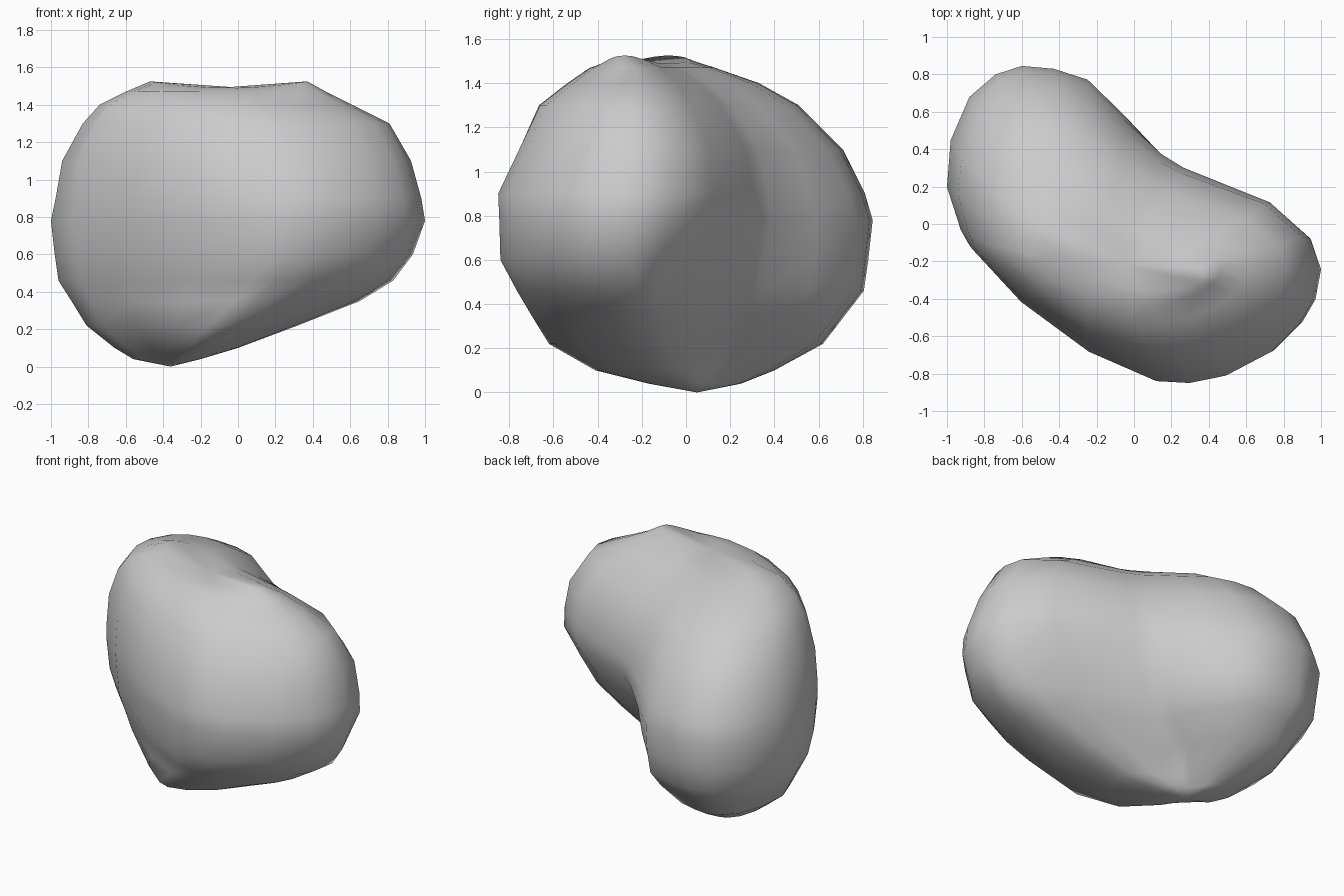
import bpy, bmesh

# Bean-shaped outline seen from above
OUTLINE = [(-0.93, -0.03), (-0.89, -0.11), (-0.62, -0.40), (-0.25, -0.67), (0.12, -0.83), (0.30, -0.84),
           (0.50, -0.80), (0.75, -0.67), (0.90, -0.52), (0.97, -0.40), (1.00, -0.24),
           (0.95, -0.07), (0.72, 0.12), (0.25, 0.31), (0.14, 0.39), (-0.06, 0.59), (-0.25, 0.77),
           (-0.43, 0.83), (-0.60, 0.845), (-0.74, 0.80), (-0.88, 0.68), (-0.98, 0.45),
           (-1.00, 0.20)]

# Horizontal sections: z, x min, x max, y min, y max, waist squeeze, belly squeeze
LEVELS = [(0.04, -0.56, -0.20, -0.17, 0.25, 0.00, 0.04), (0.10, -0.66, 0.00, -0.41, 0.40, 0.03, 0.07),
          (0.22, -0.81, 0.32, -0.62, 0.62, 0.07, 0.05), (0.35, -0.89, 0.65, -0.70, 0.72, 0.10, 0.03),
          (0.46, -0.96, 0.83, -0.765, 0.805, 0.10, 0.03), (0.60, -0.98, 0.935, -0.84, 0.825, 0.06, 0.02),
          (0.78, -1.0, 1.0, -0.845, 0.845, 0.01, 0.01), (0.90, -0.975, 0.98, -0.85, 0.81, -0.02, 0.0),
          (1.10, -0.94, 0.925, -0.755, 0.71, -0.03, -0.02), (1.30, -0.83, 0.81, -0.66, 0.51, -0.02, -0.03),
          (1.40, -0.74, 0.61, -0.53, 0.33, 0.0, -0.03), (1.47, -0.60, 0.47, -0.43, 0.13, 0.0, -0.02),
          (1.525, -0.47, 0.37, -0.34, -0.02, 0.0, 0.0)]

# How strongly outline points follow each squeeze
WAIST = {11: 0.6, 12: 1.0, 13: 0.9, 14: 0.5, 16: -0.2}
BELLY = {0: 0.3, 1: 0.6, 2: 1.0, 3: 1.0, 4: 0.4}

bm = bmesh.new()
rings = []
for z, x0, x1, y0, y1, waist, belly in LEVELS:
    top_ring = z > 1.5
    sag = 0.035 if top_ring else 0.0      # shallow saddle across the top
    skew = 0.05 if top_ring else 0.0      # ridge turns towards the front right
    ring = []
    for k, (u, v) in enumerate(OUTLINE):
        s = belly * BELLY.get(k, 0.0) - waist * WAIST.get(k, 0.0)
        x = x0 + (u + 1) / 2 * (x1 - x0) + s
        y = y0 + (v + 0.84) / 1.685 * (y1 - y0) + s - skew * u
        ring.append(bm.verts.new((x, y, z - sag * (1 - u * u))))
    rings.append(ring)

# Side skin
n = len(OUTLINE)
for a, b in zip(rings, rings[1:]):
    for i in range(n):
        j = (i + 1) % n
        bm.faces.new((a[i], a[j], b[j], b[i]))

# Bottom and top caps
bottom = bm.verts.new((-0.36, 0.05, 0.0))
top = bm.verts.new((-0.04, -0.22, 1.495))
for i in range(n):
    j = (i + 1) % n
    bm.faces.new((rings[0][j], rings[0][i], bottom))
    bm.faces.new((rings[-1][i], rings[-1][j], top))

bmesh.ops.recalc_face_normals(bm, faces=bm.faces)
for f in bm.faces:
    f.smooth = True
mesh = bpy.data.meshes.new("bean_stone")
bm.to_mesh(mesh)
bm.free()
bpy.context.collection.objects.link(bpy.data.objects.new("bean_stone", mesh))
